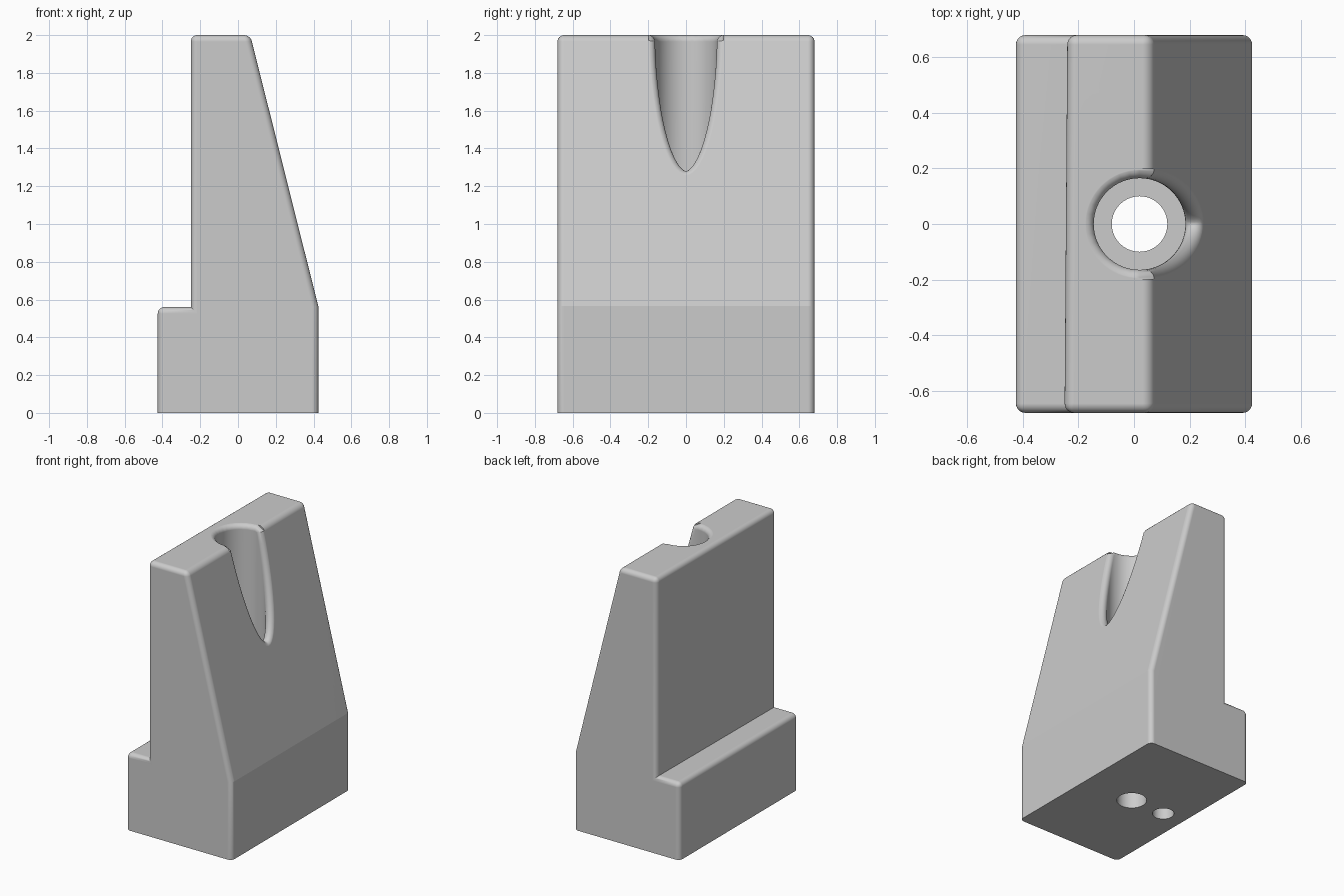
import bpy, bmesh, math
from mathutils import Vector

cube = bpy.data.objects.get("Cube")
if cube:
    bpy.data.objects.remove(cube, do_unlink=True)

HALF_Y, FILLET, SEGS = 0.68, 0.034, 6
AXIS_X, BORE_R, HOLE_R, FLOOR_Z = 0.02, 0.165, 0.10, 0.56
KINK, CREST = Vector((0.425, 0, 0.565)), Vector((0.065, 0, 2.0))   # ends of the sloped face

grey = bpy.data.materials.new("light_grey")
grey.use_nodes = True
grey.diffuse_color = (0.6, 0.6, 0.6, 1)
grey.node_tree.nodes["Principled BSDF"].inputs["Base Color"].default_value = (0.6, 0.6, 0.6, 1)


def make_object(name, bm):
    bmesh.ops.recalc_face_normals(bm, faces=bm.faces)
    mesh = bpy.data.meshes.new(name)
    bm.to_mesh(mesh)
    bm.free()
    mesh.materials.append(grey)
    obj = bpy.data.objects.new(name, mesh)
    bpy.context.collection.objects.link(obj)
    return obj


def cylinder(name, x, radius, bottom, top):
    bm = bmesh.new()
    bmesh.ops.create_cone(bm, cap_ends=True, segments=40, radius1=radius, radius2=radius, depth=top - bottom)
    bmesh.ops.translate(bm, verts=bm.verts, vec=(x, 0, (top + bottom) / 2))
    return make_object(name, bm)


def wedge_block():
    """Stepped wedge profile extruded along y, with rounded outer edges."""
    profile = [(-0.425, 0), (KINK.x, 0), (KINK.x, KINK.z), (CREST.x, CREST.z),
               (-0.25, 2), (-0.25, 0.56), (-0.425, 0.56)]
    bm = bmesh.new()
    ends = []
    for y, skew in ((-HALF_Y, 0), (HALF_Y, 0.01)):
        ends.append([bm.verts.new((x + (skew if x == -0.25 else 0), y, z)) for x, z in profile])
    front, back = ends
    bm.faces.new(front)
    bm.faces.new(back)
    for i in range(len(profile)):
        j = (i + 1) % len(profile)
        bm.faces.new((front[i], front[j], back[j], back[i]))
    bmesh.ops.recalc_face_normals(bm, faces=bm.faces)
    # Round convex edges only; the base, inner corner and shallow bend stay crisp
    rounded = [e for e in bm.edges
               if e.calc_face_angle_signed() > 0.5 and max(v.co.z for v in e.verts) > 0.01]
    bmesh.ops.bevel(bm, geom=rounded, offset=FILLET, offset_type='OFFSET', segments=SEGS,
                    profile=0.5, affect='EDGES')
    return make_object("wedge_block", bm)


def bore_cutter():
    """Vertical bore whose rim is a rolling fillet against the top and the slope."""
    along = (CREST - KINK).normalized()
    slope_n, up = Vector((along.z, 0, -along.x)), Vector((0, 0, 1))
    bm = bmesh.new()
    columns = []
    count = 64
    for i in range(count):
        a = math.tau * i / count
        radial = Vector((math.cos(a), math.sin(a), 0))
        centre = Vector((AXIS_X, 0, 0)) + radial * (BORE_R + FILLET)
        slope_z = KINK.z - (slope_n.x * (centre.x - KINK.x) + FILLET) / slope_n.z
        centre.z = min(2 - FILLET, slope_z)
        normal = slope_n if slope_z < 2 - FILLET else up
        wall = centre - radial * FILLET
        points = [Vector((wall.x, wall.y, FLOOR_Z)), wall]
        turn = (-radial).angle(normal)
        for k in range(1, SEGS + 3):
            t = k / (SEGS + 2)
            d = (-radial * math.sin((1 - t) * turn) + normal * math.sin(t * turn)) / math.sin(turn)
            points.append(centre + d * FILLET)
        points[-1] += normal * 0.0005
        points.append(Vector((points[-1].x, points[-1].y, 2.2)))
        columns.append([bm.verts.new(p) for p in points])
    for i, col in enumerate(columns):
        nxt = columns[(i + 1) % count]
        for k in range(len(col) - 1):
            bm.faces.new((col[k], nxt[k], nxt[k + 1], col[k + 1]))
    bm.faces.new([c[0] for c in columns])
    bm.faces.new([c[-1] for c in columns])
    bmesh.ops.triangulate(bm, faces=bm.faces)
    return make_object("bore_cutter", bm)


block = wedge_block()
bpy.ops.object.select_all(action='DESELECT')
block.select_set(True)
bpy.context.view_layer.objects.active = block

# Counterbore, bolt hole right through, and blind pin hole in the base
for cutter in (bore_cutter(),
               cylinder("bolt_hole_cutter", AXIS_X, HOLE_R, -0.1, FLOOR_Z + 0.2),
               cylinder("pin_hole_cutter", -0.255, 0.072, -0.1, 0.3)):
    cutter.hide_render = True
    cut = block.modifiers.new(cutter.name, 'BOOLEAN')
    cut.operation, cut.solver, cut.object = 'DIFFERENCE', 'EXACT', cutter
    bpy.ops.object.modifier_apply(modifier=cut.name)
    bpy.data.objects.remove(cutter, do_unlink=True)

# Smooth fillets and bores, flat main faces, crisp bend below the slope
bpy.ops.object.shade_smooth_by_angle(angle=math.radians(32))
verts = block.data.vertices
for edge in block.data.edges:
    if all((verts[v].co - Vector((KINK.x, verts[v].co.y, KINK.z))).length < 0.01 for v in edge.vertices):
        edge.use_edge_sharp = True
weighted = block.modifiers.new("flat_face_normals", 'WEIGHTED_NORMAL')
weighted.keep_sharp = True
